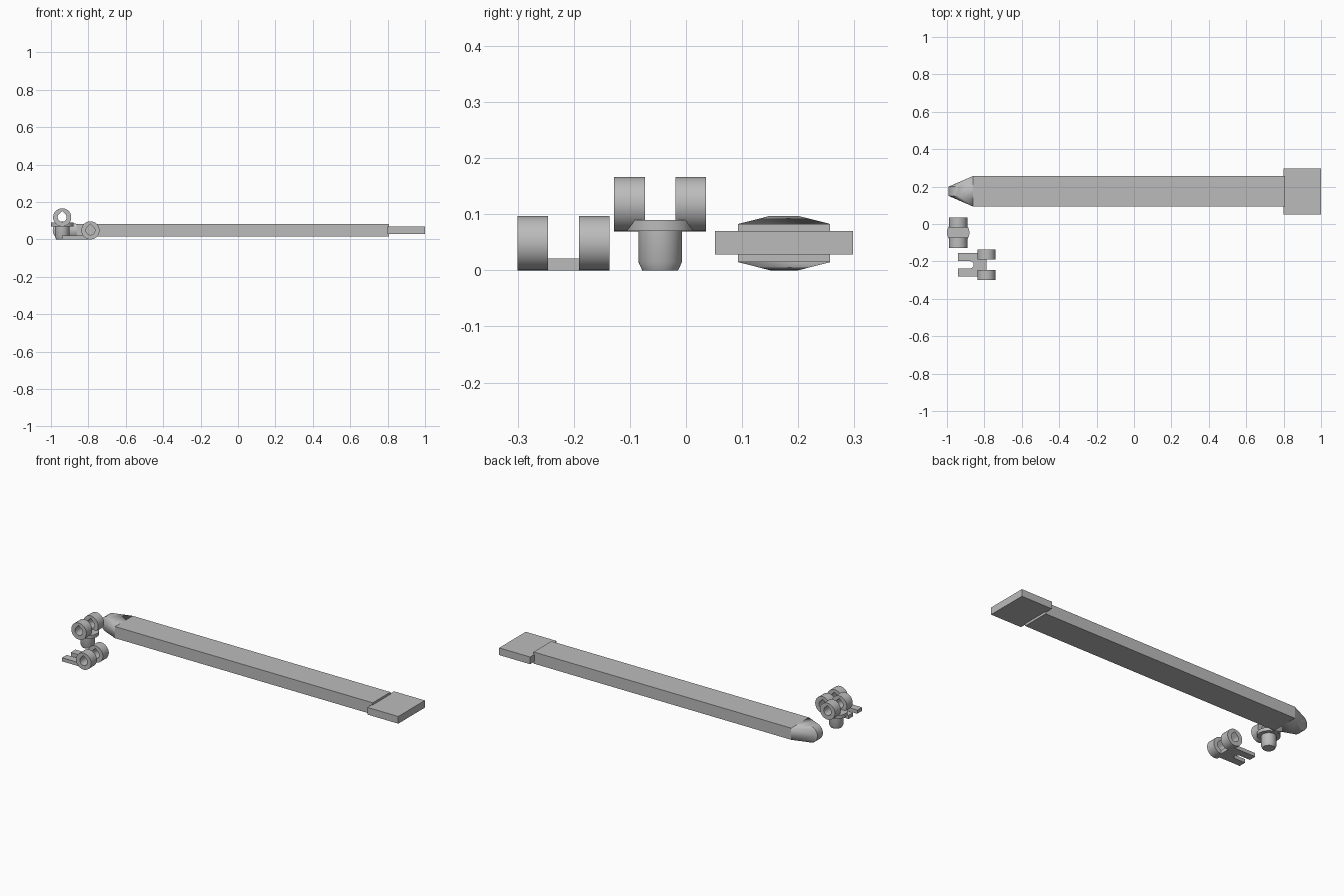
import bpy, bmesh
from math import sin, cos, pi, radians

cube = bpy.data.objects.get("Cube")
if cube:
    bpy.data.objects.remove(cube, do_unlink=True)

grey = bpy.data.materials.new("plain_grey")
grey.use_nodes = True
GREY = (0.5, 0.5, 0.5, 1)
grey.diffuse_color = GREY
grey.node_tree.nodes["Principled BSDF"].inputs["Base Color"].default_value = GREY

SIDES = 48
KNUCKLE_R = 0.0485
BORE_R = 0.024


def finish(name, bm, smooth=True):
    bmesh.ops.recalc_face_normals(bm, faces=bm.faces)
    mesh = bpy.data.meshes.new(name)
    bm.to_mesh(mesh)
    bm.free()
    mesh.materials.append(grey)
    obj = bpy.data.objects.new(name, mesh)
    bpy.context.collection.objects.link(obj)
    if smooth:
        bpy.ops.object.select_all(action='DESELECT')
        obj.select_set(True)
        bpy.context.view_layer.objects.active = obj
        bpy.ops.object.shade_smooth_by_angle(angle=radians(25))
    return obj


def box(name, x, y, z):
    bm = bmesh.new()
    bmesh.ops.create_cube(bm, size=1)
    for v in bm.verts:
        v.co = [lo + (c + 0.5) * (hi - lo) for c, (lo, hi) in zip(v.co, (x, y, z))]
    return finish(name, bm, False)


def circle(radius):
    return [(radius * cos(2 * pi * i / SIDES), radius * sin(2 * pi * i / SIDES))
            for i in range(SIDES)]


def teardrop(radius):
    # round bore closing to a right-angled point at the top
    points = []
    for i in range(SIDES):
        a = 2 * pi * i / SIDES
        r = radius
        if pi / 4 < a < 3 * pi / 4:
            r /= cos(a - (pi / 4 if a <= pi / 2 else 3 * pi / 4))
        points.append((r * cos(a), r * sin(a)))
    return points


def ring(name, cx, cz, y0, y1):
    # hinge knuckle: a tube along y with a teardrop bore
    bm = bmesh.new()
    loops = [[bm.verts.new((cx + px, y, cz + pz)) for px, pz in outline]
             for outline, y in ((circle(KNUCKLE_R), y0), (circle(KNUCKLE_R), y1),
                                (teardrop(BORE_R), y1), (teardrop(BORE_R), y0))]
    for a, b in zip(loops, loops[1:] + loops[:1]):
        for i in range(SIDES):
            j = (i + 1) % SIDES
            bm.faces.new((a[i], a[j], b[j], b[i]))
    return finish(name, bm)


def turned(name, cx, cy, profile):
    # solid of revolution about z from (radius, height) pairs
    bm = bmesh.new()
    loops = [[bm.verts.new((cx + px, cy + py, z)) for px, py in circle(r)]
             for r, z in profile]
    for a, b in zip(loops, loops[1:]):
        for i in range(SIDES):
            j = (i + 1) % SIDES
            bm.faces.new((a[i], a[j], b[j], b[i]))
    bm.faces.new(loops[0])
    bm.faces.new(loops[-1])
    return finish(name, bm)


# Long bar with a flat end tab
BAR_Y, BAR_Z, HALF_W, HALF_H = 0.175, 0.0485, 0.082, 0.034
TAPER_X, TIP_X, TIP_HALF = -0.86, -0.942, 0.025
box("bar", (TAPER_X, 0.806), (BAR_Y - HALF_W, BAR_Y + HALF_W),
    (BAR_Z - HALF_H, BAR_Z + HALF_H))
box("end_tab", (0.80, 1.0), (0.052, 0.298), (0.028, 0.07))

# Tapered tip: hull from the bar section to a narrow round knuckle
bm = bmesh.new()
for side in (-1, 1):
    for px, pz in circle(KNUCKLE_R):
        bm.verts.new((TIP_X + px, BAR_Y + side * TIP_HALF, BAR_Z + pz))
    for up in (-1, 1):
        bm.verts.new((TAPER_X, BAR_Y + side * HALF_W, BAR_Z + up * HALF_H))
hull = bmesh.ops.convex_hull(bm, input=bm.verts)
bmesh.ops.delete(bm, geom=list({v for v in hull["geom_interior"]
                                if isinstance(v, bmesh.types.BMVert)}), context='VERTS')
finish("bar_tip", bm)

# Pivot cones just emerging from the sides of the tip
for side, label in ((-1, "front"), (1, "back")):
    bm = bmesh.new()
    base = [bm.verts.new((TIP_X + px, BAR_Y + side * TIP_HALF, BAR_Z + pz))
            for px, pz in circle(0.023)]
    apex = bm.verts.new((TIP_X, BAR_Y + side * 0.048, BAR_Z))
    bm.faces.new(base)
    for i in range(SIDES):
        bm.faces.new((base[i], base[(i + 1) % SIDES], apex))
    finish("pivot_cone_" + label, bm)

# Peg with a flange and two knuckles
PEG_X, PEG_Y = -0.94, -0.046
turned("peg_stem", PEG_X, PEG_Y, [(0.032, 0), (0.039, 0.015), (0.039, 0.075)])
turned("peg_flange", PEG_X, PEG_Y, [(0.06, 0.07), (0.06, 0.09)])

# Fork plate with a round-ended slot
FORK_X, FORK_Y, PRONG_X = -0.789, -0.218, -0.942
SLOT_R, SLOT_X, FORK_HALF = 0.019, -0.876, 0.062
outline = [(PRONG_X, -FORK_HALF), (FORK_X, -FORK_HALF),
           (FORK_X, FORK_HALF), (PRONG_X, FORK_HALF), (PRONG_X, SLOT_R)]
for i in range(17):
    a = pi / 2 - pi * i / 16
    outline.append((SLOT_X + SLOT_R * cos(a), SLOT_R * sin(a)))
outline.append((PRONG_X, -SLOT_R))
bm = bmesh.new()
plate = bm.faces.new([bm.verts.new((x, FORK_Y + y, 0)) for x, y in outline])
top = bmesh.ops.extrude_face_region(bm, geom=[plate], use_keep_orig=True)
for v in top["geom"]:
    if isinstance(v, bmesh.types.BMVert):
        v.co.z = 0.021
finish("fork_plate", bm)

# Knuckle pairs on the peg and on the fork
for name, cx, cy, cz in (("peg", PEG_X, PEG_Y, 0.118),
                         ("fork", FORK_X, FORK_Y, KNUCKLE_R)):
    ring(name + "_knuckle_front", cx, cz, cy - 0.082, cy - 0.0275)
    ring(name + "_knuckle_back", cx, cz, cy + 0.0275, cy + 0.082)
